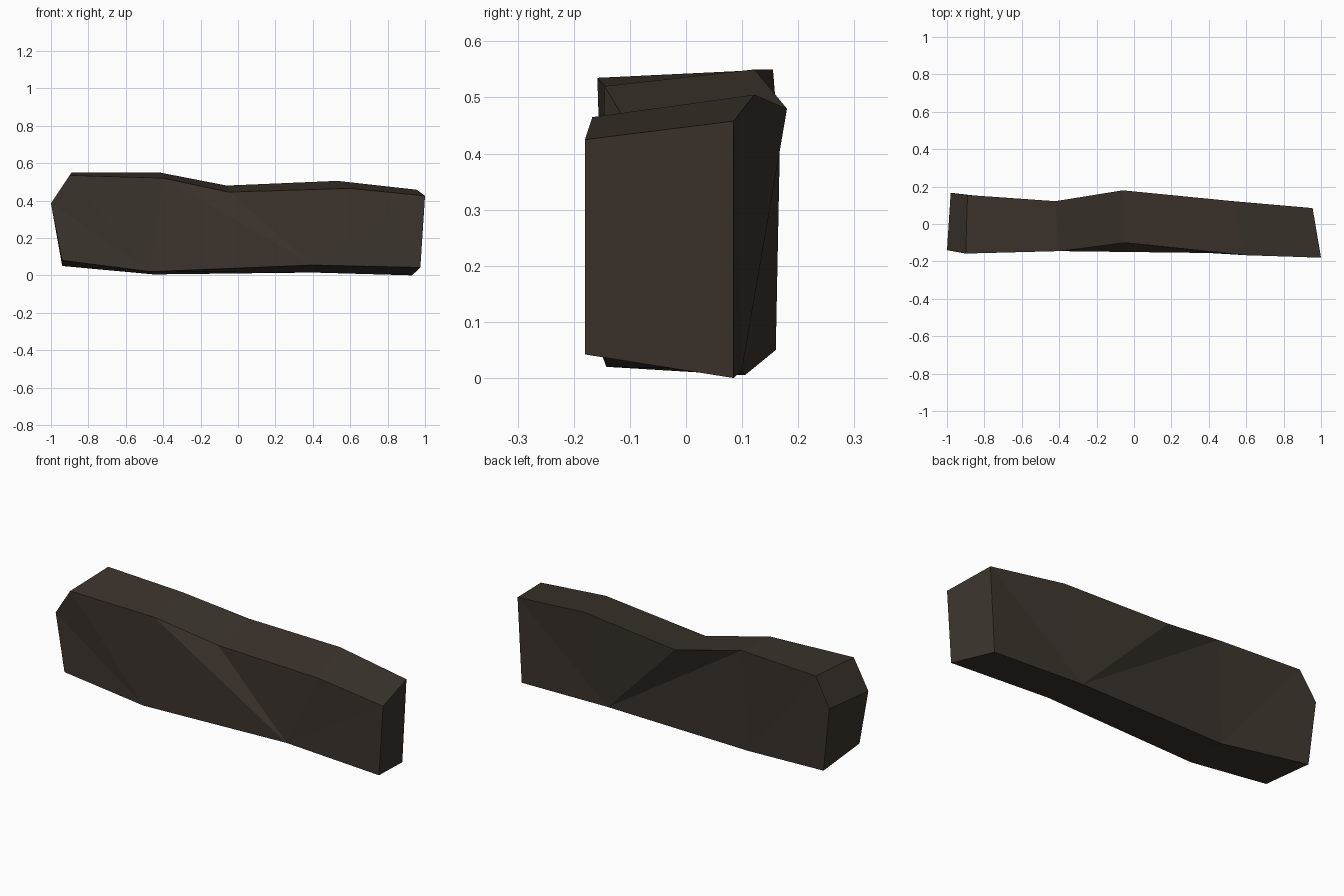
import bpy, bmesh

if "Cube" in bpy.data.objects:
    bpy.data.objects.remove(bpy.data.objects["Cube"])

# Dark brown stone
mat = bpy.data.materials.new("dark brown stone")
mat.diffuse_color = (0.045, 0.034, 0.026, 1)
mat.use_nodes = True
mat.node_tree.nodes["Principled BSDF"].inputs["Base Color"].default_value = mat.diffuse_color

# Matching outlines (x, y, z): three-to-four lower points, then the crest from right to left
front = [(-.94, -.15, .08), (-.47, -.142, .02), (.40, -.155, .055), (.975, -.18, .042),
         (1.0, -.18, .425), (.60, -.167, .465), (-.05, -.10, .445), (-.40, -.145, .52),
         (-.90, -.158, .535), (-1.0, -.14, .385)]
back = [(-.94, .16, .05), (-.45, .105, .005), (.40, .10, .015), (.93, .085, 0),
        (.955, .085, .458), (.53, .122, .505), (-.06, .18, .48), (-.42, .122, .55),
        (-.89, .155, .55), (-.98, .167, .40)]

# Facets of each broad side, fanned from the two middle base corners
facets = [(0, 1, 9), (9, 1, 8), (8, 1, 7), (7, 1, 2), (7, 2, 6), (6, 2, 5), (5, 2, 4), (4, 2, 3)]

bm = bmesh.new()
f = [bm.verts.new(p) for p in front]
b = [bm.verts.new(p) for p in back]
for tri in facets:
    bm.faces.new([f[i] for i in tri])
    bm.faces.new([b[i] for i in reversed(tri)])

# Rim joining the two sides
n = len(f)
for i in range(n):
    j = (i + 1) % n
    bm.faces.new((f[i], b[i], b[j], f[j]))
bmesh.ops.recalc_face_normals(bm, faces=bm.faces)

mesh = bpy.data.meshes.new("stone_slab")
bm.to_mesh(mesh)
bm.free()
mesh.materials.append(mat)
slab = bpy.data.objects.new("stone_slab", mesh)
bpy.context.collection.objects.link(slab)
